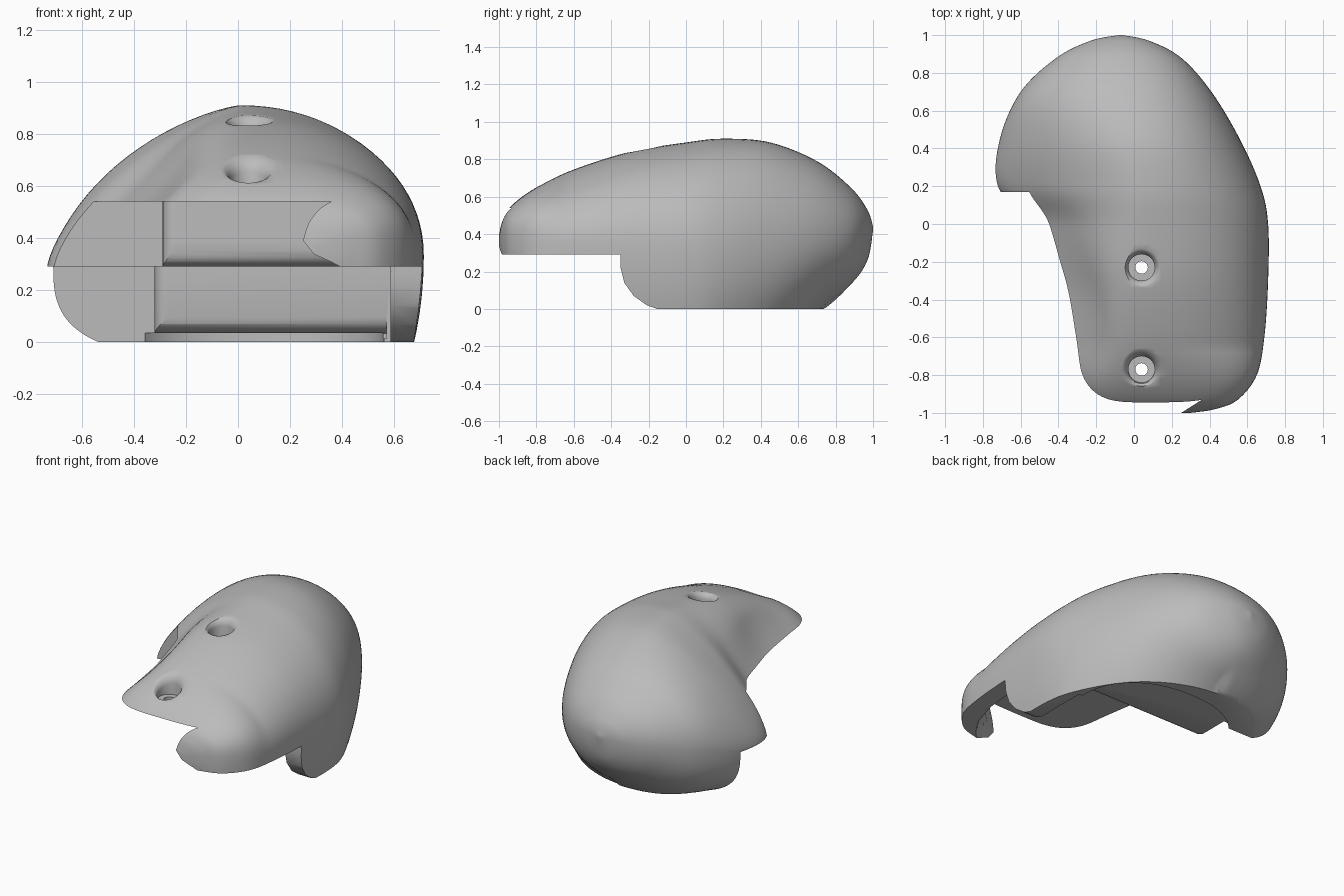
import bpy, bmesh, math
from mathutils import Vector

old = bpy.data.objects.get("Cube")
if old:
    bpy.data.objects.remove(old, do_unlink=True)

grey = bpy.data.materials.new("plain grey")
grey.use_nodes = True
grey.diffuse_color = (0.5, 0.5, 0.5, 1)
grey.node_tree.nodes["Principled BSDF"].inputs["Base Color"].default_value = (0.5, 0.5, 0.5, 1)


def make_object(name, bm):
    bmesh.ops.recalc_face_normals(bm, faces=bm.faces)
    mesh = bpy.data.meshes.new(name)
    bm.to_mesh(mesh)
    bm.free()
    mesh.materials.append(grey)
    obj = bpy.data.objects.new(name, mesh)
    bpy.context.collection.objects.link(obj)
    return obj


def loft(name, rings):
    """Skin a list of closed rings and cap both ends."""
    bm = bmesh.new()
    rows = [[bm.verts.new(p) for p in ring] for ring in rings]
    n = len(rows[0])
    for a, b in zip(rows, rows[1:]):
        for i in range(n):
            j = (i + 1) % n
            bm.faces.new((a[i], a[j], b[j], b[i]))
    bm.faces.new(rows[0])
    bm.faces.new(rows[-1][::-1])
    return make_object(name, bm)


def spline(keys, steps):
    """Catmull-Rom through rows of numbers."""
    out = []
    for i in range(len(keys) - 1):
        a, b = keys[max(i - 1, 0)], keys[i]
        c, d = keys[i + 1], keys[min(i + 2, len(keys) - 1)]
        for s in range(steps):
            t = s / steps
            out.append([0.5 * (2 * q + (r - p) * t + (2 * p - 5 * q + 4 * r - w) * t * t
                               + (3 * q - p - 3 * r + w) * t ** 3)
                        for p, q, r, w in zip(a, b, c, d)])
    out.append(list(keys[-1]))
    return out


def power(v, e):
    return math.copysign(abs(v) ** e, v)


# Body sections: y, left x, right x, ridge x, top z, middle z,
# left depth, right depth, left roundness, thumb lip flare
SECTIONS = [
    (-1, -.1, .3, .08, .4, .35, .1, .1, 3, 0),
    (-.98, -.2, .43, .07, .48, .35, .2, .2, 3, 0),
    (-.93, -.24, .55, .06, .555, .35, .4, .5, 3, .01),
    (-.8, -.25, .65, .05, .65, .35, .5, 1, 3, .05),
    (-.6, -.24, .69, .05, .745, .35, .5, 1, 2.8, .08),
    (-.3, -.3, .71, .04, .84, .34, .5, 1, 2.3, .08),
    (0, -.48, .71, .02, .89, .32, .5, 1, 1.6, .04),
    (.2, -.72, .67, .01, .91, .29, .4, .8, 1.4, 0),
    (.45, -.71, .56, -.01, .89, .3, .36, .6, 1.6, 0),
    (.7, -.6, .41, -.04, .79, .36, .38, .38, 1.9, 0),
    (.88, -.41, .25, -.06, .65, .4, .27, .27, 2, 0),
    (.97, -.23, .08, -.07, .53, .42, .16, .16, 2, 0),
    (1, -.08, -.06, -.07, .44, .43, .01, .01, 2, 0),
]


def section(row, count=88):
    y, xl, xr, xt, zt, zm, hl, hr, nl, flare = row
    lower_left = min(3, max(2, 3.9 - 2 * y))
    upper_right = 2.1 + 4 * max(0, -y - .65)
    ring = []
    for i in range(count):
        a = 2 * math.pi * i / count
        c, s = math.cos(a), math.sin(a)
        if c < 0:
            half, n, tall = xt - xl, (nl if s > 0 else lower_left), (zt - zm if s > 0 else hl)
        else:
            half, n, tall = xr - xt, (upper_right if s > 0 else 2), (zt - zm if s > 0 else hr)
        x, z = xt + half * power(c, 2 / n), zm + tall * power(s, 2 / n)
        if c < 0:
            x -= flare * min(1.4, max(0, (.72 - z) / .18)) ** 2
        ring.append((x, y, z))
    return ring


body = loft("shell_body", [section(r) for r in spline(SECTIONS, 8)])


def cut(cutter):
    mod = body.modifiers.new(cutter.name, "BOOLEAN")
    mod.operation = "DIFFERENCE"
    mod.solver = "EXACT"
    mod.object = cutter
    cutter.hide_render = True


def plan_cutter(name, outline, z0, z1):
    cut(loft(name, [[(x, y, z) for x, y in outline] for z in (z0, z1)]))


def side_cutter(name, profile, x0, x1):
    cut(loft(name, [[(x, y, z) for y, z in profile] for x in (x0, x1)]))


def fillet(points, corner, radius=.06, steps=5):
    """Round one corner of an outline."""
    k = points.index(corner)
    p = Vector(corner)
    a = p + (Vector(points[k - 1]) - p).normalized() * radius
    b = p + (Vector(points[k + 1]) - p).normalized() * radius
    arc = [tuple(a.lerp(p, t / steps).lerp(p.lerp(b, t / steps), t / steps))
           for t in range(steps + 1)]
    return points[:k] + arc + points[k + 1:]


# Flat base
plan_cutter("base_cutter", [(-2, -2), (2, -2), (2, 2), (-2, 2)], -2, 0)

# Upper recess under the front lip; the side wall's edge sweeps back near its foot
wall = [(.25, -1), (.36, -.93), (.47, -.82), (.55, -.65), (.58, -.45)]
inner = [(.58, -.05), (-.29, -.05), (-.29, .17), (-1.4, .17), (-1.4, -2.05)]
inner = fillet(inner, (-.29, -.05))
cut(loft("upper_recess_cutter",
         [[(x + push * (.6 - x) / .35, y, z) for x, y in wall] + [(x, y, z) for x, y in inner]
          for z, push in ((.27, .16), (.3, .11), (.34, .04), (.39, 0), (.54, 0))]))

# Lower recess, stepping further back beside the thumb bulge
lower = [(-1.5, -2), (.585, -2), (.585, .19), (-.32, .19), (-.32, .45), (-1.5, .45)]
plan_cutter("lower_recess_cutter", fillet(lower, (-.32, .19)), -.6, .29)

# Side notch below the front of the wall, rounded down to the base
side_cutter("side_notch_cutter",
            [(-2, -.7), (-2, .29), (-.35, .29), (-.35, .22), (-.33, .14),
             (-.28, .07), (-.21, .02), (-.14, -.005), (-.1, -.7)], -.25, 2)

# Shallow recess inside the base rim
rim = [(.06 + .5 * power(math.cos(t), .9), .2 + .41 * power(math.sin(t), .9))
       for t in (math.pi * k / 30 for k in range(31))]
plan_cutter("base_recess_cutter", rim + [(-.44, .1), (.56, .1)], -.3, .035)

# Rounded lower edges of the two stepped faces
for label, y, z, x in (("upper", -.05, .29, -.4), ("lower", .19, .035, -.4)):
    side_cutter(label + "_edge_cutter",
                [(y - .05, z - .02), (y - .05, z + .065), (y - .001, z + .065), (y + .008, z + .035),
                 (y + .025, z + .015), (y + .065, z - .001), (y + .065, z - .02)], x, .57)

# Screw holes: narrow bore, wide seat and a mouth flared along the slope
for label, y, seat, mouth, slope in (("front", -.77, .58, .665, .5), ("rear", -.23, .62, .855, .2)):
    steps = [(.033, .1, 0), (.033, seat, 0), (.07, seat, 0), (.07, mouth - .045, slope),
             (.075, mouth - .025, slope), (.088, mouth - .009, slope),
             (.11, mouth + .002, slope), (.14, mouth + .02, slope), (.14, 1.2, 0)]
    cut(loft(label + "_screw_hole_cutter",
             [[(.04 + r * math.cos(a), y + r * math.sin(a), z + tilt * r * math.sin(a))
               for a in (k * math.pi / 24 for k in range(48))] for r, z, tilt in steps]))

bpy.context.view_layer.objects.active = body
body.select_set(True)
for mod in list(body.modifiers):
    bpy.ops.object.modifier_apply(modifier=mod.name)
bpy.ops.object.shade_smooth_by_angle(angle=math.radians(35))
for obj in [o for o in bpy.data.objects if o.name.endswith("_cutter")]:
    bpy.data.objects.remove(obj, do_unlink=True)
